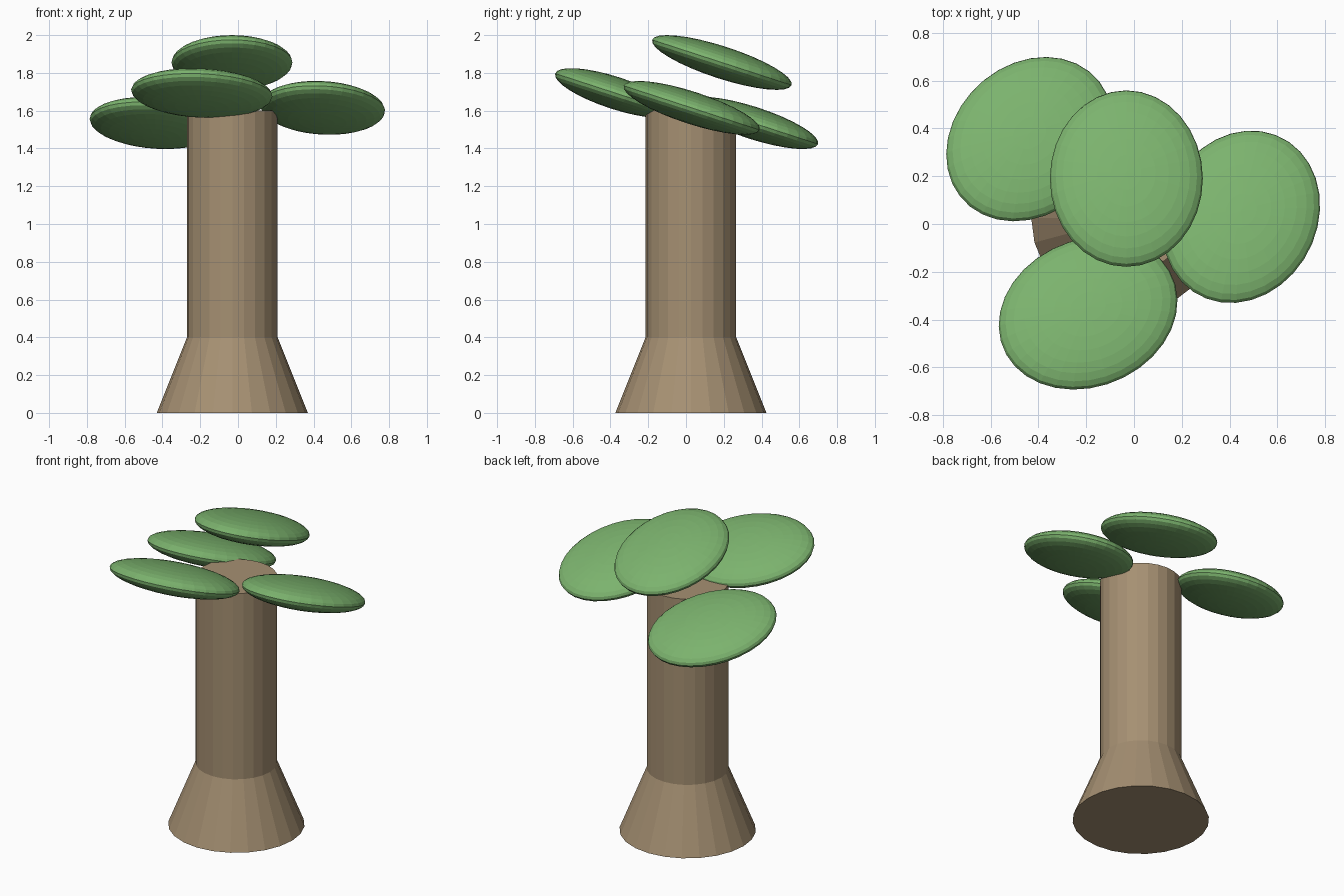
import bpy, bmesh, math
from mathutils import Matrix, Vector

if "Cube" in bpy.data.objects:
    bpy.data.objects.remove(bpy.data.objects["Cube"])


def material(name, rgb):
    m = bpy.data.materials.new(name)
    m.diffuse_color = (*rgb, 1.0)
    m.use_nodes = True
    m.node_tree.nodes["Principled BSDF"].inputs["Base Color"].default_value = m.diffuse_color
    return m


def add_object(name, bm, mat):
    bmesh.ops.recalc_face_normals(bm, faces=bm.faces)
    mesh = bpy.data.meshes.new(name)
    bm.to_mesh(mesh)
    bm.free()
    mesh.materials.append(mat)
    ob = bpy.data.objects.new(name, mesh)
    bpy.context.collection.objects.link(ob)
    return ob


bark = material("bark brown", (0.38, 0.28, 0.17))
leaf = material("leaf green", (0.20, 0.45, 0.155))

# Trunk: flared foot and straight column, as one turned profile
SIDES = 24
profile = [(0.40, 0.0), (0.24, 0.40), (0.24, 1.60)]
bm = bmesh.new()
rings = []
for r, z in profile:
    rings.append([bm.verts.new((r * math.cos(2 * math.pi * i / SIDES),
                                r * math.sin(2 * math.pi * i / SIDES), z))
                  for i in range(SIDES)])
for low, high in zip(rings, rings[1:]):
    for i in range(SIDES):
        j = (i + 1) % SIDES
        bm.faces.new((low[i], low[j], high[j], high[i]))
bm.faces.new(rings[0][::-1])
bm.faces.new(rings[-1])
trunk = add_object("trunk", bm, bark)
trunk.location = (-0.03, 0.026, 0)

# Foliage pads: flattened spheres, spun in their plane, then all tilted alike
TILT = math.radians(-18)
pads = [
    ("top_foliage", (-0.032, 0.19, 1.855), 0),
    ("front_foliage", (-0.192, -0.373, 1.693), -62),
    ("right_foliage", (0.448, 0.03, 1.615), -22),
    ("left_foliage", (-0.436, 0.355, 1.535), -40),
]
for name, centre, spin in pads:
    bm = bmesh.new()
    bmesh.ops.create_uvsphere(bm, u_segments=32, v_segments=16, radius=1.0)
    shape = (Matrix.Translation(Vector(centre))
             @ Matrix.Rotation(TILT, 4, 'X')
             @ Matrix.Rotation(math.radians(spin), 4, 'Z')
             @ Matrix.Diagonal((0.32, 0.388, 0.0855, 1.0)))
    bmesh.ops.transform(bm, matrix=shape, verts=bm.verts)
    add_object(name, bm, leaf)
